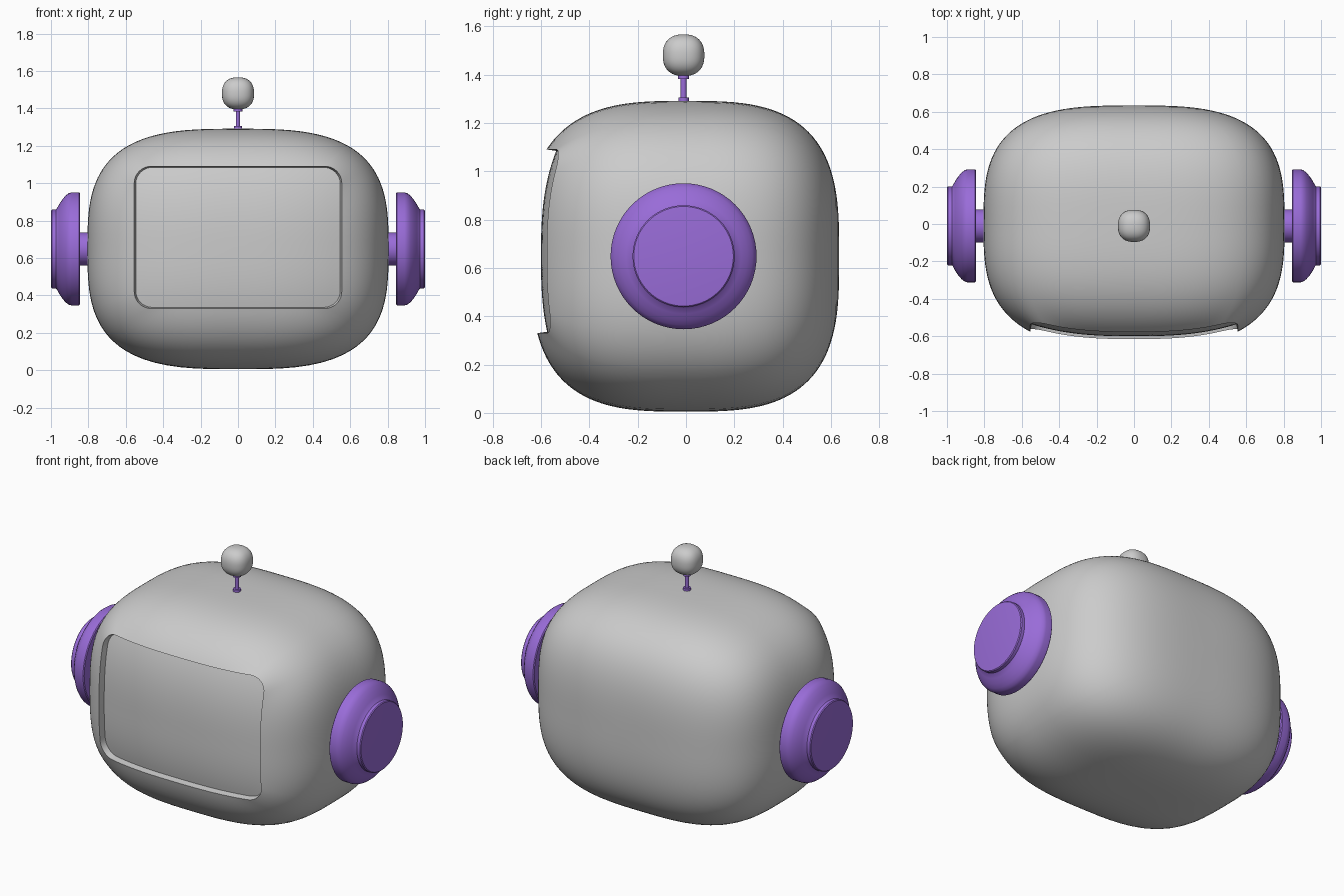
import bpy, bmesh
from math import sin, cos, asin, pi, radians

if "Cube" in bpy.data.objects:
    bpy.data.objects.remove(bpy.data.objects["Cube"])

N = 3.1                                   # squareness of the head
A, B, C, ZC = 0.805, 0.634, 0.643, 0.648  # head half sizes and centre height

purple = bpy.data.materials.new("purple")
purple.diffuse_color = (0.32, 0.15, 0.69, 1)
purple.use_nodes = True
purple.node_tree.nodes["Principled BSDF"].inputs["Base Color"].default_value = purple.diffuse_color


def finish(bm, name, mat=None):
    bmesh.ops.recalc_face_normals(bm, faces=bm.faces)
    me = bpy.data.meshes.new(name)
    bm.to_mesh(me)
    bm.free()
    ob = bpy.data.objects.new(name, me)
    bpy.context.collection.objects.link(ob)
    if mat:
        me.materials.append(mat)
    bpy.ops.object.select_all(action='DESELECT')
    ob.select_set(True)
    bpy.context.view_layer.objects.active = ob
    bpy.ops.object.shade_smooth_by_angle(angle=radians(32))
    return ob


def loft(bm, rings, start=None, end=None):
    """Skin closed rings; optional single points close the ends."""
    vs = [[bm.verts.new(p) for p in r] for r in rings]
    n = len(vs[0])
    for a, b in zip(vs, vs[1:]):
        for i in range(n):
            j = (i + 1) % n
            bm.faces.new((a[i], a[j], b[j], b[i]))
    for tip, ring in ((start, vs[0]), (end, vs[-1])):
        if tip:
            t = bm.verts.new(tip)
            for i in range(n):
                bm.faces.new((ring[i], ring[(i + 1) % n], t))


def lathe(name, profile, place, mat):
    """Revolve (height, radius) points; the first and last lie on the axis."""
    bm = bmesh.new()
    seg = 64
    rings = [[place(h, r * cos(2 * pi * i / seg), r * sin(2 * pi * i / seg))
              for i in range(seg)] for h, r in profile[1:-1]]
    loft(bm, rings, place(profile[0][0], 0, 0), place(profile[-1][0], 0, 0))
    return finish(bm, name, mat)


def measure(x, z):
    return (abs(x / A) ** N + abs(z / C) ** N) ** (1 / N)


def face_depth(x, z):
    """Gently domed front face around the screen."""
    return 0.63 - 0.068 * abs(x / 0.56) ** 2.7 - 0.065 * abs(z / 0.442) ** 2.7


# screen outline: rounded rectangle, relative to the head centre
HX, HZ, R, SZ = 0.555, 0.38, 0.09, 0.71 - ZC
outline = []
corners = [(1, 1), (-1, 1), (-1, -1), (1, -1)]
for k, (sx, sz) in enumerate(corners):
    cx, cz = sx * (HX - R), sz * (HZ - R)
    for i in range(9):
        a = (k + i / 8) * pi / 2
        outline.append((cx + R * cos(a), cz + R * sin(a) + SZ))
    nx, nz = corners[(k + 1) % 4]
    a = (k + 1) * pi / 2
    p, q = outline[-1], (nx * (HX - R) + R * cos(a), nz * (HZ - R) + R * sin(a) + SZ)
    for i in range(1, 24):
        outline.append((p[0] + (q[0] - p[0]) * i / 24, p[1] + (q[1] - p[1]) * i / 24))

# head: rings from the back pole round to the raised screen lip, then the inset screen
rings = []
BACK, FRONT = 30, 30
for j in range(1, BACK + 1):
    f = pi / 2 * j / BACK
    s = sin(f) ** (2 / N)
    ring = []
    for x, z in outline:
        k = s / measure(x, z)
        ring.append((x * k, B * max(0, cos(f)) ** (2 / N), z * k + ZC))
    rings.append(ring)
for j in range(1, FRONT + 1):
    ring = []
    for x, z in outline:
        m = measure(x, z)
        low = asin(m ** (N / 2))
        f = pi / 2 + (low - pi / 2) * j / FRONT
        k = sin(f) ** (2 / N) / m
        lip = face_depth(x, z) + 0.012 - B * cos(low) ** (2 / N)
        y = -B * cos(f) ** (2 / N) - lip * (j / FRONT) ** 2
        ring.append((x * k, y, z * k + ZC))
    rings.append(ring)
for j in range(14):
    s = 0.985 * (1 - j / 14)
    ring = []
    for x, z in outline:
        px, pz = x * s, (z - SZ) * s + SZ
        ring.append((px, -face_depth(px, pz) + 0.03, pz + ZC))
    rings.append(ring)
bm = bmesh.new()
loft(bm, rings, (0, B, ZC), (0, -face_depth(0, SZ) + 0.03, SZ + ZC))
finish(bm, "head")

# ears: post, rounded dish and raised cap on each side
OFF = -0.01
dish = [(0.845, 0), (0.845, 0.297), (0.85, 0.302), (0.89, 0.302), (0.905, 0.298),
        (0.922, 0.285), (0.94, 0.264), (0.957, 0.238), (0.97, 0.214), (0.974, 0.211),
        (0.994, 0.211), (0.999, 0.206), (1.0, 0.2), (1.0, 0)]
post = [(0.76, 0), (0.76, 0.088), (0.86, 0.088), (0.86, 0)]
for side, s in (("right", 1), ("left", -1)):
    def sideways(h, u, v, s=s):
        return (s * h, u + OFF, v + 0.648)
    lathe(side + "_ear_dish", dish, sideways, purple)
    lathe(side + "_ear_post", post, sideways, purple)

# antenna stem with a collar at each end
stem = [(1.27, 0), (1.27, 0.022), (1.305, 0.022), (1.305, 0.012),
        (1.382, 0.012), (1.382, 0.023), (1.41, 0.023), (1.41, 0)]
lathe("antenna_stem", stem, lambda h, u, v: (u, v + OFF, h), purple)

# antenna ball: cube grid pushed out to a softly squared sphere
bm = bmesh.new()
bmesh.ops.create_cube(bm, size=2)
bmesh.ops.subdivide_edges(bm, edges=bm.edges[:], cuts=15, use_grid_fill=True)
for v in bm.verts:
    k = 0.086 / sum(abs(c) ** 2.4 for c in v.co) ** (1 / 2.4)
    v.co = (v.co.x * k, v.co.y * k + OFF, v.co.z * k + 1.48)
finish(bm, "antenna_ball")
